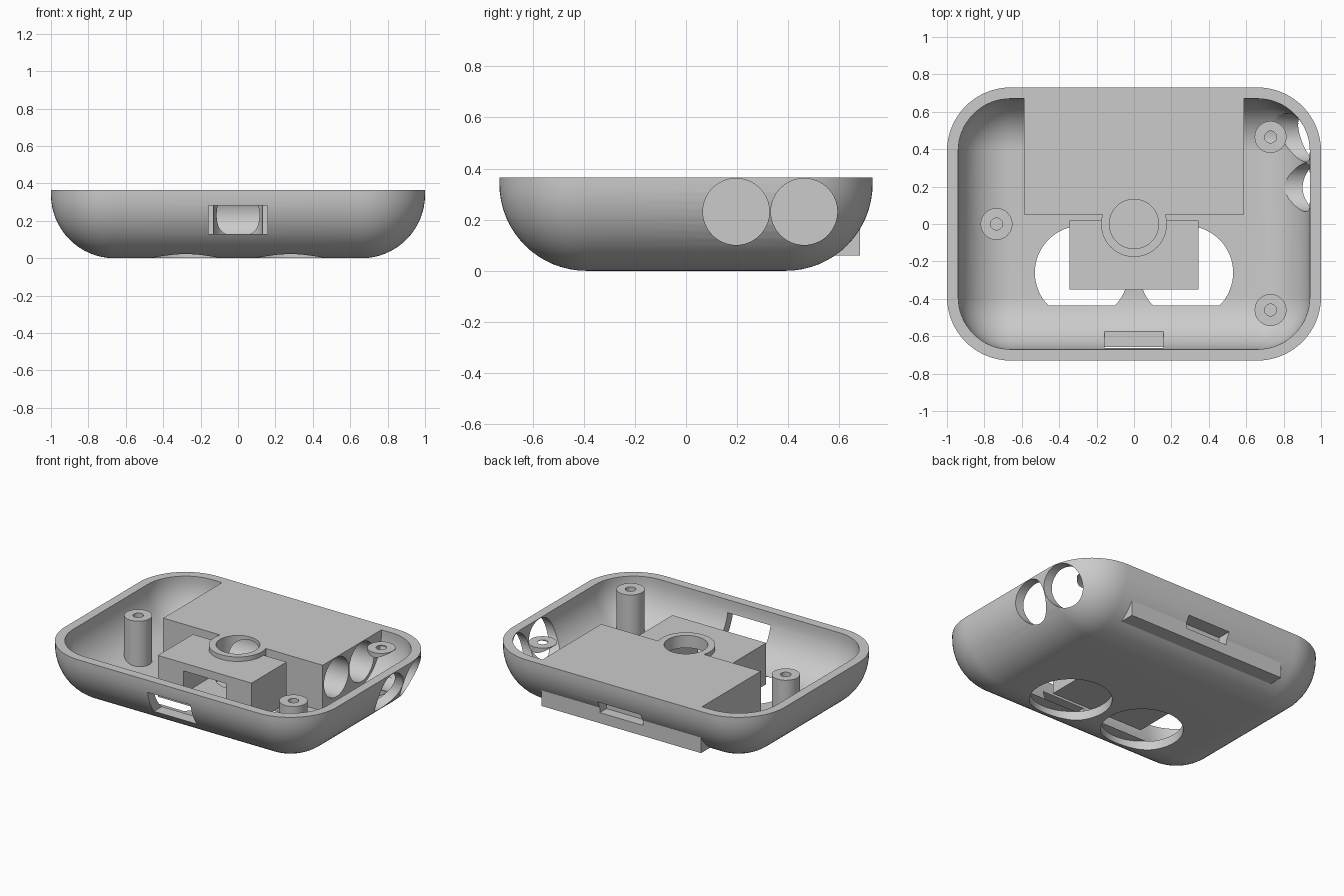
import bpy, bmesh
from math import sin, cos, pi
from mathutils import Matrix, Vector

if "Cube" in bpy.data.objects:
    bpy.data.objects.remove(bpy.data.objects["Cube"], do_unlink=True)

grey = bpy.data.materials.new("plastic_grey")
grey.use_nodes = True
COLOUR = (0.6, 0.6, 0.6, 1)
grey.diffuse_color = COLOUR
grey.node_tree.nodes["Principled BSDF"].inputs["Base Color"].default_value = COLOUR

TOP = 0.365
WALL = 0.06
HX, HY, RADIUS = 1.0, 0.73, 0.34


def finish(name, bm):
    bmesh.ops.recalc_face_normals(bm, faces=bm.faces)
    mesh = bpy.data.meshes.new(name)
    bm.to_mesh(mesh)
    bm.free()
    mesh.materials.append(grey)
    obj = bpy.data.objects.new(name, mesh)
    bpy.context.collection.objects.link(obj)
    return obj


def box(name, lo, hi):
    lo, hi = Vector(lo), Vector(hi)
    bm = bmesh.new()
    bmesh.ops.create_cube(bm, size=1, matrix=Matrix.Translation((lo + hi) / 2)
                          @ Matrix.Diagonal((*(hi - lo), 1)))
    return finish(name, bm)


def cylinder(name, centre, radius, start, end, axis="Z", sides=64):
    """Cylinder along z at centre (x, y), or along x at centre (y, z)."""
    mid = (start + end) / 2
    if axis == "Z":
        place = Matrix.Translation((*centre, mid))
    else:
        place = Matrix.Translation((mid, *centre)) @ Matrix.Rotation(pi / 2, 4, "Y")
    bm = bmesh.new()
    bmesh.ops.create_cone(bm, cap_ends=True, segments=sides, radius1=radius,
                          radius2=radius, depth=end - start, matrix=place)
    return finish(name, bm)


def rounded_tub(name, hx, hy, radius, bottom, top, steps=16):
    """Solid with round plan corners and an equally round lower edge."""
    bm = bmesh.new()
    levels = [(radius * sin(i * pi / 2 / steps),
               bottom + radius * (1 - cos(i * pi / 2 / steps))) for i in range(steps + 1)]
    levels.append((radius, top))
    rings = []
    for r, z in levels:
        ring = []
        for quarter, (sx, sy) in enumerate(((1, 1), (-1, 1), (-1, -1), (1, -1))):
            for k in range(steps + 1):
                a = (quarter + k / steps) * pi / 2
                ring.append(bm.verts.new((sx * (hx - radius) + r * cos(a),
                                          sy * (hy - radius) + r * sin(a), z)))
        rings.append(ring)
    count = len(rings[0])
    for low, high in zip(rings, rings[1:]):
        for i in range(count):
            j = (i + 1) % count
            bm.faces.new((low[i], low[j], high[j], high[i]))
    bm.faces.new(rings[0])
    bm.faces.new(rings[-1])
    bmesh.ops.remove_doubles(bm, verts=bm.verts, dist=1e-5)
    return finish(name, bm)


def cut(obj, cutters):
    for c in cutters:
        mod = obj.modifiers.new(c.name, "BOOLEAN")
        mod.operation, mod.solver, mod.object = "DIFFERENCE", "EXACT", c
    graph = bpy.context.evaluated_depsgraph_get()
    mesh = bpy.data.meshes.new_from_object(obj.evaluated_get(graph))
    obj.modifiers.clear()
    obj.data = mesh


# Cutters
cavity = rounded_tub("cavity", HX - WALL, HY - WALL, RADIUS - WALL, WALL, 0.6)
floor_holes = [cylinder("floor_hole_cutter", (s * 0.28, -0.26), 0.25, -0.1, 0.064)
               for s in (-1, 1)]
side_holes = [cylinder("side_hole_cutter", (y, 0.231), 0.13, -0.53, 1.2, "X")
              for y in (0.196, 0.462)]
front_slot = box("front_slot_cutter", (-0.158, -0.9, 0.13), (0.158, 0.0, 0.282))
back_slot = box("back_slot_cutter", (-0.158, 0.61, 0.13), (0.158, 0.9, 0.21))
shaft = cylinder("shaft_cutter", (0, 0), 0.132, 0.1, 0.6)

# Outer shell
shell = rounded_tub("shell", HX, HY, RADIUS, 0, TOP)
cut(shell, [cavity, *floor_holes, *side_holes, front_slot, back_slot])

# Inner blocks and the ring around the shaft
rear_block = box("rear_block", (-0.587, 0.052, 0.06), (0.587, 0.68, TOP))
cut(rear_block, [shaft, *side_holes, back_slot])
front_block = box("front_block", (-0.345, -0.35, 0.06), (0.345, 0.018, 0.335))
cut(front_block, [shaft, front_slot])
shaft_ring = cylinder("shaft_ring", (0, 0), 0.176, 0.061, TOP)
cut(shaft_ring, [shaft, front_slot, *side_holes])
parts = [shell, rear_block, front_block, shaft_ring]

# Screw posts
helpers = [cavity, *floor_holes, *side_holes, front_slot, back_slot, shaft]
for name, x, y in (("right_post", -0.735, 0), ("left_rear_post", 0.73, 0.465),
                   ("left_front_post", 0.73, -0.46)):
    post = cylinder(name, (x, y), 0.085, 0.058, TOP - 0.001, sides=48)
    bore = cylinder("bore_cutter", (x, y), 0.032, 0.12, 0.6, sides=32)
    cut(post, [bore, *side_holes])
    parts.append(post)
    helpers.append(bore)

for h in helpers:
    bpy.data.objects.remove(h, do_unlink=True)

# Smooth curved walls, keep edges sharp
bpy.ops.object.select_all(action="DESELECT")
for p in parts:
    p.select_set(True)
bpy.context.view_layer.objects.active = shell
bpy.ops.object.shade_smooth_by_angle(angle=pi / 6)
